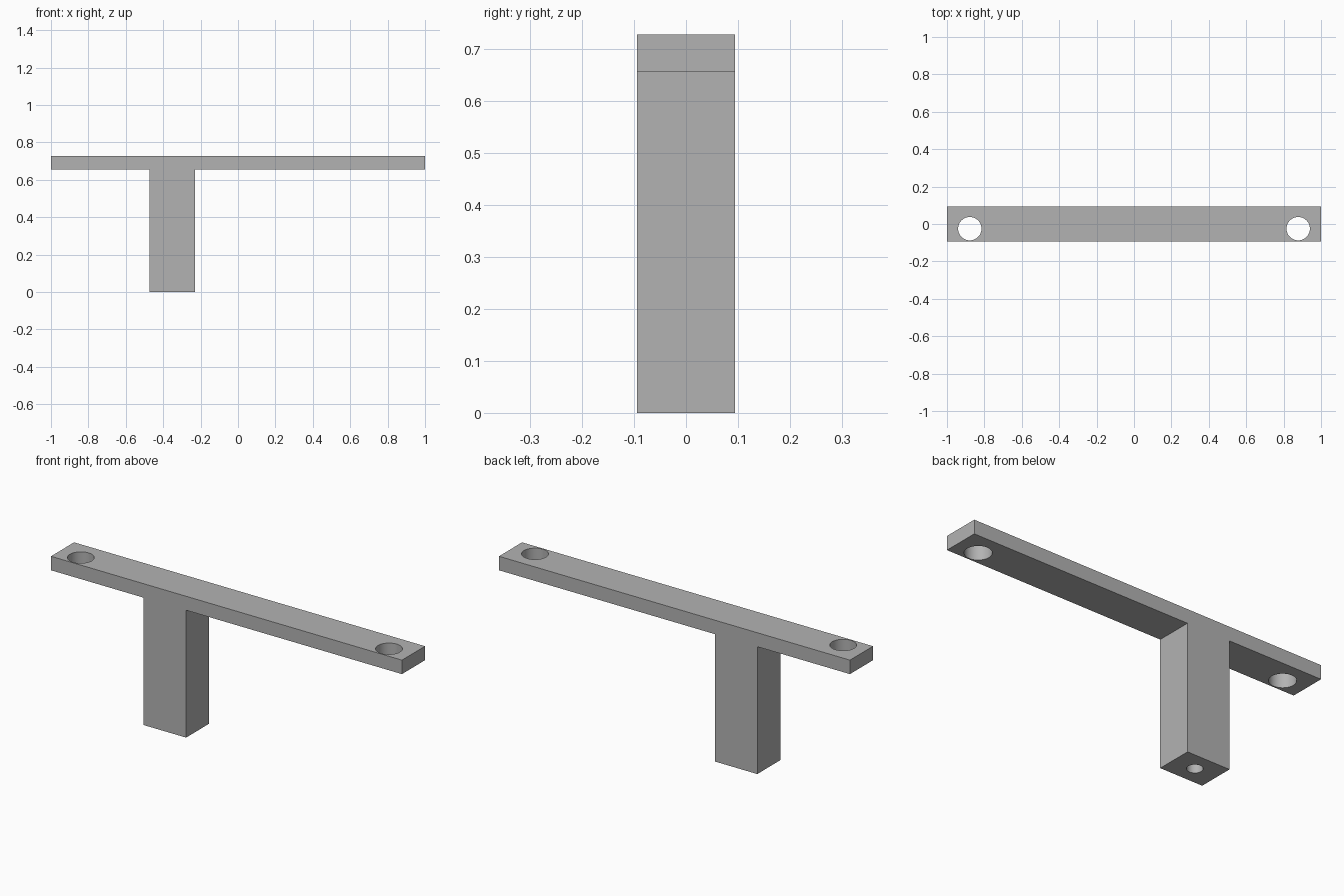
import bpy, bmesh

cube = bpy.data.objects.get("Cube")
if cube:
    bpy.data.objects.remove(cube, do_unlink=True)

HALF_DEPTH = 0.094
TOP, UNDER = 0.728, 0.656
LEG_L, LEG_R = -0.472, -0.23

grey = bpy.data.materials.new("plain grey")
grey.use_nodes = True
colour = (0.45, 0.45, 0.45, 1)
grey.diffuse_color = colour
grey.node_tree.nodes["Principled BSDF"].inputs["Base Color"].default_value = colour

# T-shaped body: one profile extruded front to back
profile = [(-1, TOP), (-1, UNDER), (LEG_L, UNDER), (LEG_L, 0),
           (LEG_R, 0), (LEG_R, UNDER), (1, UNDER), (1, TOP)]
bm = bmesh.new()
face = bm.faces.new([bm.verts.new((x, -HALF_DEPTH, z)) for x, z in profile])
ext = bmesh.ops.extrude_face_region(bm, geom=[face])
verts = [v for v in ext["geom"] if isinstance(v, bmesh.types.BMVert)]
bmesh.ops.translate(bm, verts=verts, vec=(0, 2 * HALF_DEPTH, 0))
bmesh.ops.recalc_face_normals(bm, faces=bm.faces)
mesh = bpy.data.meshes.new("t_bracket")
bm.to_mesh(mesh)
bm.free()
mesh.materials.append(grey)
body = bpy.data.objects.new("t_bracket", mesh)
bpy.context.collection.objects.link(body)


def drill(name, x, y, radius, z_low, z_high):
    """Cut a vertical round hole into the body."""
    bpy.ops.mesh.primitive_cylinder_add(
        vertices=48, radius=radius, depth=z_high - z_low,
        location=(x, y, (z_low + z_high) / 2))
    cutter = bpy.context.object
    cutter.name = name
    cutter.hide_render = True
    cutter.data.materials.append(grey)
    mod = body.modifiers.new(name, "BOOLEAN")
    mod.operation = "DIFFERENCE"
    mod.solver = "EXACT"
    mod.object = cutter
    bpy.context.view_layer.objects.active = body
    bpy.ops.object.modifier_apply(modifier=name)
    bpy.data.objects.remove(cutter, do_unlink=True)


# Through holes at the bar ends, blind hole under the leg
for side in (-1, 1):
    drill("bar_hole", side * 0.878, -0.025, 0.0625, UNDER - 0.1, TOP + 0.1)
drill("leg_hole", (LEG_L + LEG_R) / 2, 0, 0.037, -0.1, 0.3)

bpy.ops.object.select_all(action="DESELECT")
body.select_set(True)
bpy.context.view_layer.objects.active = body
bpy.ops.object.shade_smooth_by_angle()
